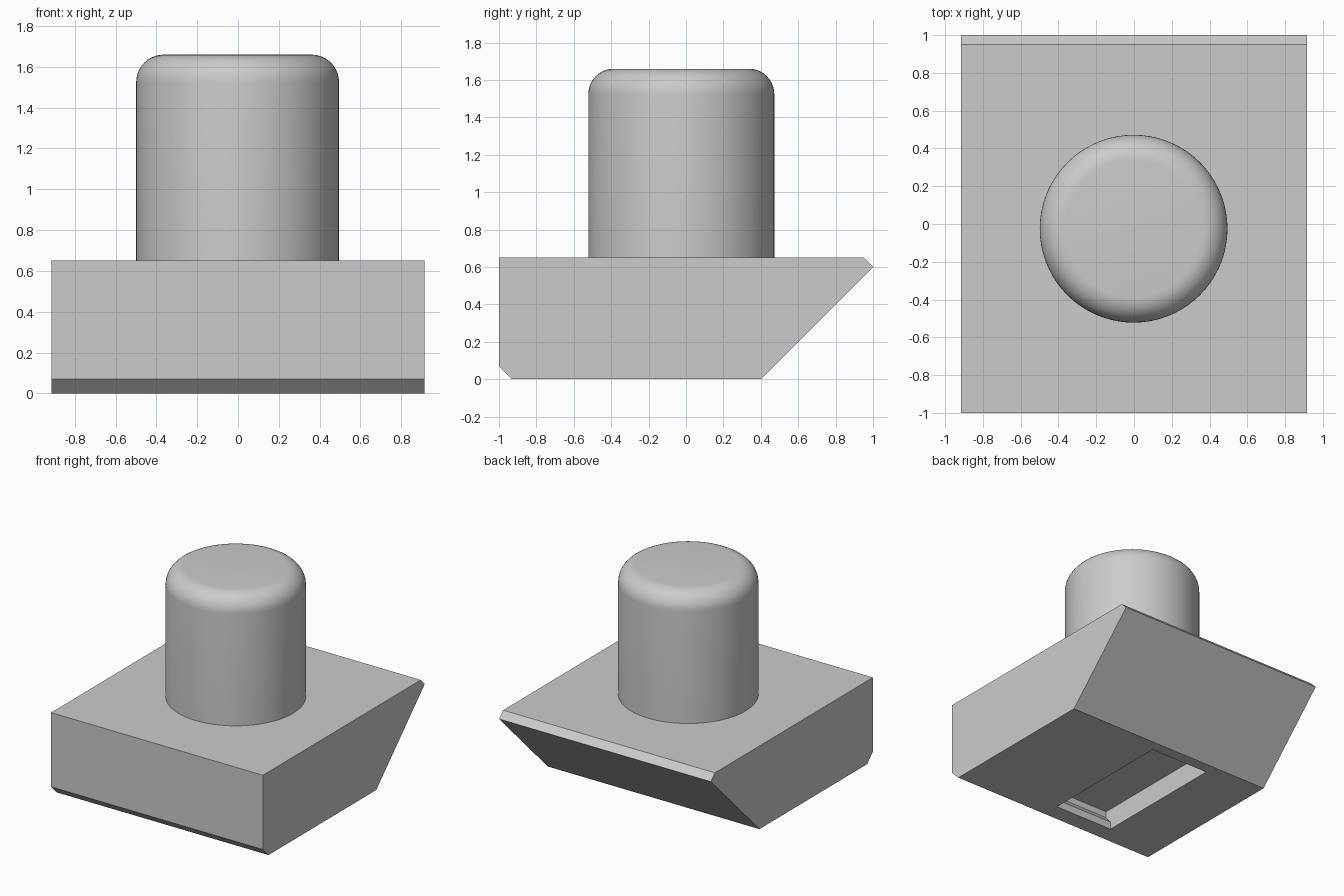
import bpy, bmesh, math

if "Cube" in bpy.data.objects:
    bpy.data.objects.remove(bpy.data.objects["Cube"], do_unlink=True)

# Single plain grey
grey = bpy.data.materials.new("plain_grey")
grey.use_nodes = True
colour = (0.6, 0.6, 0.6, 1)
grey.diffuse_color = colour
grey.node_tree.nodes["Principled BSDF"].inputs["Base Color"].default_value = colour


def make_object(name, bm):
    bmesh.ops.recalc_face_normals(bm, faces=bm.faces)
    mesh = bpy.data.meshes.new(name)
    bm.to_mesh(mesh)
    bm.free()
    mesh.materials.append(grey)
    obj = bpy.data.objects.new(name, mesh)
    bpy.context.collection.objects.link(obj)
    return obj


def extrude_profile(name, profile, x0, x1):
    """Sweep a (y, z) outline from x0 to x1."""
    bm = bmesh.new()
    face = bm.faces.new([bm.verts.new((x0, y, z)) for y, z in profile])
    ext = bmesh.ops.extrude_face_region(bm, geom=[face])
    moved = [v for v in ext["geom"] if isinstance(v, bmesh.types.BMVert)]
    bmesh.ops.translate(bm, verts=moved, vec=(x1 - x0, 0, 0))
    return make_object(name, bm)


# Wedge block with chamfered front and back edges
block = extrude_profile("wedge_block", [
    (-1, 0.07), (-0.93, 0), (0.4, 0), (1, 0.6), (0.95, 0.65), (-1, 0.65)],
    -0.915, 0.915)

# Slot in the underside, undercut at its front end
cutter = extrude_profile("slot_cutter", [
    (0.31, -0.1), (0.31, 0.17), (-0.84, 0.17), (-0.84, 0.12),
    (-0.79, 0.06), (-0.79, -0.1)], -0.435, 0.08)
cutter.hide_render = True
cutter.hide_set(True)
slot = block.modifiers.new("underside_slot", "BOOLEAN")
slot.operation = "DIFFERENCE"
slot.solver = "EXACT"
slot.object = cutter

# Round post with a rounded top rim
radius, top, rim = 0.497, 1.66, 0.135
outline = [(0, 0.65), (radius, 0.65)]
for i in range(11):
    a = math.pi / 2 * i / 10
    outline.append((radius - rim + rim * math.cos(a), top - rim + rim * math.sin(a)))
outline.append((0, top))
bm = bmesh.new()
verts = [bm.verts.new((r, 0, z)) for r, z in outline]
edges = [bm.edges.new(pair) for pair in zip(verts, verts[1:])]
bmesh.ops.spin(bm, geom=verts + edges, axis=(0, 0, 1), cent=(0, 0, 0),
               angle=math.tau, steps=72, use_duplicate=False)
bmesh.ops.remove_doubles(bm, verts=bm.verts, dist=0.0001)
bmesh.ops.translate(bm, verts=bm.verts, vec=(-0.002, -0.025, 0))
post = make_object("round_post", bm)

# Smooth the post, keeping its sharp bottom edge
bpy.ops.object.select_all(action="DESELECT")
post.select_set(True)
bpy.context.view_layer.objects.active = post
bpy.ops.object.shade_smooth_by_angle(angle=math.radians(30))
